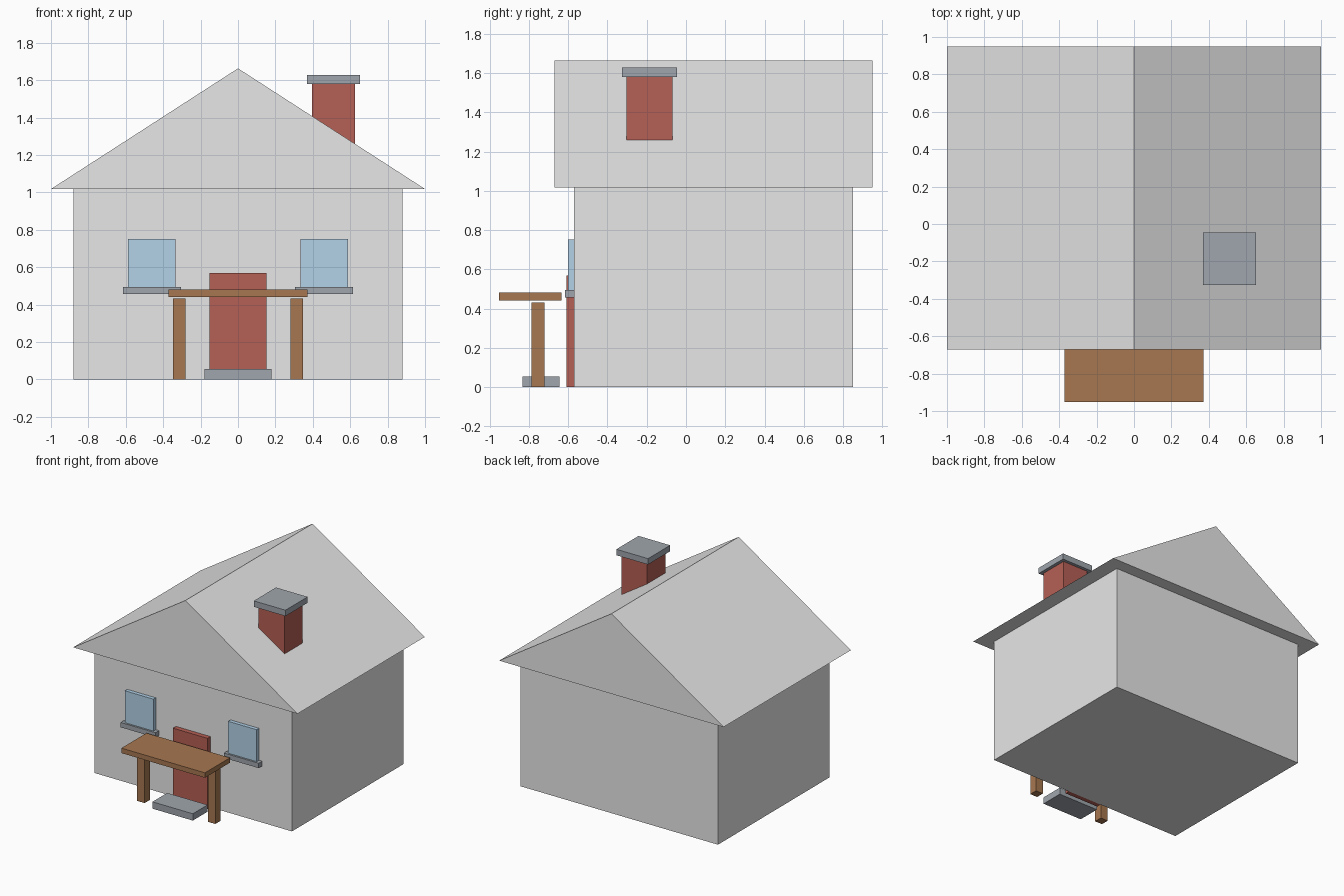
import bpy, bmesh

if "Cube" in bpy.data.objects:
    bpy.data.objects.remove(bpy.data.objects["Cube"])


def material(name, rgb):
    m = bpy.data.materials.new(name)
    m.diffuse_color = (*rgb, 1)
    m.use_nodes = True
    m.node_tree.nodes["Principled BSDF"].inputs["Base Color"].default_value = m.diffuse_color
    return m


PLASTER = material("pale_grey", (0.80, 0.80, 0.80))
RED = material("brick_red", (0.46, 0.115, 0.09))
WOOD = material("brown_wood", (0.38, 0.184, 0.08))
STONE = material("grey_stone", (0.348, 0.381, 0.418))
GLASS = material("blue_glass", (0.452, 0.645, 0.81))


def add_object(name, bm, mat):
    bmesh.ops.recalc_face_normals(bm, faces=bm.faces)
    mesh = bpy.data.meshes.new(name)
    bm.to_mesh(mesh)
    bm.free()
    mesh.materials.append(mat)
    obj = bpy.data.objects.new(name, mesh)
    bpy.context.collection.objects.link(obj)
    return obj


def box(name, x, y, z, mat):
    """Box from (min, max) ranges on each axis."""
    bm = bmesh.new()
    bmesh.ops.create_cube(bm, size=1)
    for v in bm.verts:
        v.co = [r[0] + (c + 0.5) * (r[1] - r[0]) for c, r in zip(v.co, (x, y, z))]
    return add_object(name, bm, mat)


def prism(name, profile, y, mat):
    """Extrude an x-z profile along y."""
    bm = bmesh.new()
    face = bm.faces.new([bm.verts.new((px, y[0], pz)) for px, pz in profile])
    ext = bmesh.ops.extrude_face_region(bm, geom=[face])
    moved = [g for g in ext["geom"] if isinstance(g, bmesh.types.BMVert)]
    bmesh.ops.translate(bm, verts=moved, vec=(0, y[1] - y[0], 0))
    return add_object(name, bm, mat)


FRONT = -0.57  # front wall plane

# House body and overhanging gable roof
box("walls", (-0.88, 0.88), (FRONT, 0.85), (0, 1.02), PLASTER)
prism("roof", [(-1, 1.018), (1, 1.018), (0, 1.663)], (-0.67, 0.95), PLASTER)

# Chimney
box("chimney", (0.396, 0.626), (-0.302, -0.07), (1.15, 1.58), RED)
box("chimney_cap", (0.37, 0.652), (-0.327, -0.045), (1.58, 1.628), STONE)

# Door and step
box("door", (-0.153, 0.153), (-0.608, FRONT), (0, 0.57), RED)
box("door_step", (-0.18, 0.18), (-0.832, -0.645), (0, 0.055), STONE)

# Porch canopy
box("porch_roof", (-0.372, 0.372), (-0.952, -0.634), (0.442, 0.482), WOOD)

# Mirrored windows, sills and porch posts
for side, s in (("left", -1), ("right", 1)):
    def span(a, b):
        return tuple(sorted((s * a, s * b)))
    box(side + "_window", span(0.333, 0.587), (-0.60, FRONT), (0.495, 0.752), GLASS)
    box(side + "_window_sill", span(0.305, 0.615), (-0.615, FRONT), (0.456, 0.495), STONE)
    box(side + "_porch_post", span(0.282, 0.348), (-0.786, -0.72), (0, 0.432), WOOD)
